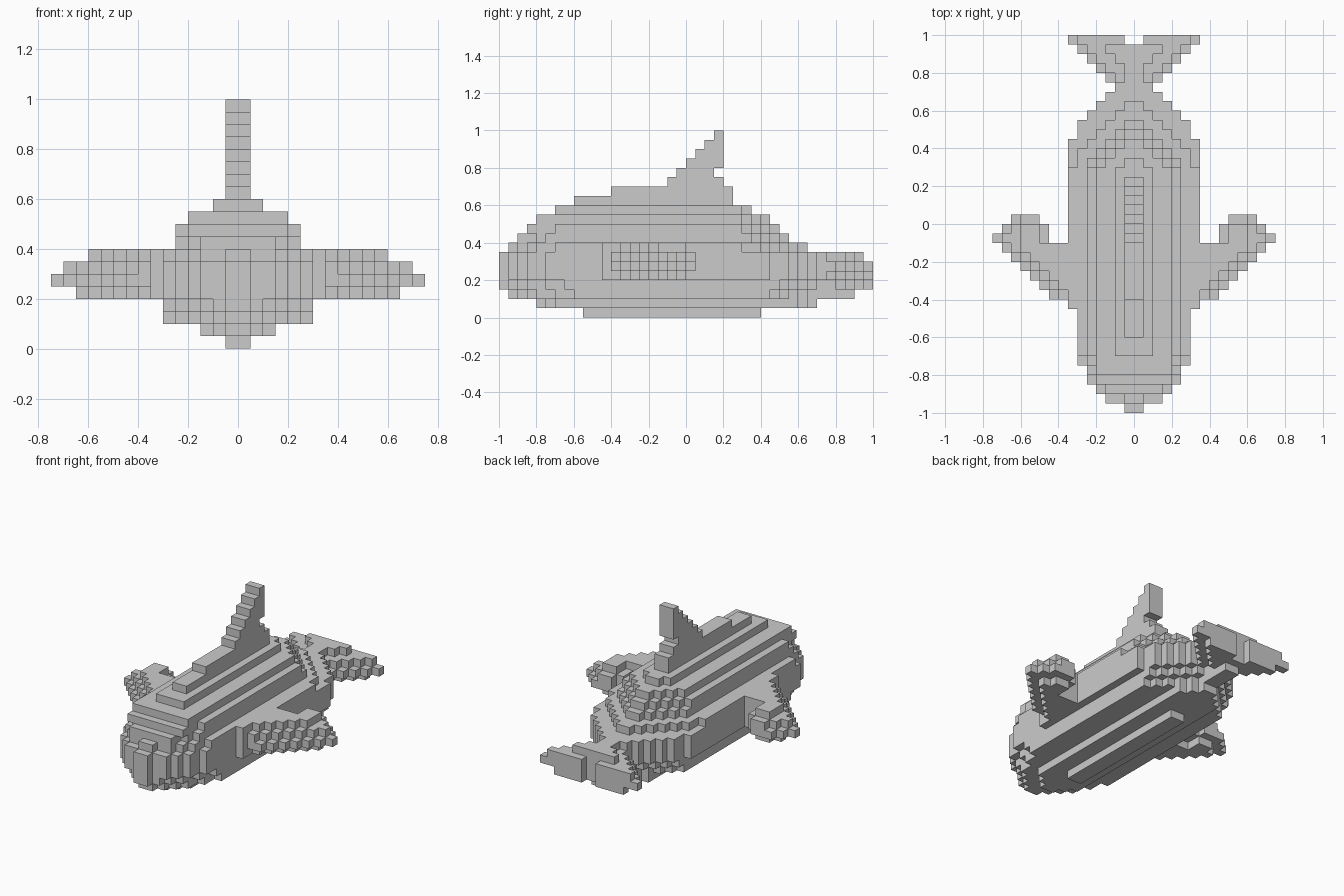
import bpy, bmesh
from mathutils import Vector

if "Cube" in bpy.data.objects:
    bpy.data.objects.remove(bpy.data.objects["Cube"])

S = 0.05  # block size; all numbers below count blocks


def row(cells, y, z, outer, inner=0):
    """Mirrored row of blocks from inner to outer half-width."""
    for x in range(inner, outer):
        cells.add((x, y, z))
        cells.add((-x - 1, y, z))


# Body: layers of (front y, rear y, widest half-width, front half-width)
body = set()
layers = [(-11, 8, 1, 1), (-16, 14, 3, 1), (-19, 14, 6, 1), (-20, 15, 6, 1),
          (-20, 15, 7, 1), (-20, 15, 7, 1), (-20, 15, 7, 1), (-19, 13, 7, 1),
          (-18, 11, 5, 3), (-17, 10, 5, 4), (-16, 9, 4, 4), (-14, 7, 2, 2)]
nose = [1, 3, 4, 5, 5, 6]
low_nose = [1, 2, 3, 4, 4, 5, 5, 6]
rump = [2, 3, 4, 5, 6, 6]
slim_rump = [1, 2, 3, 4, 5, 6, 6]
for z, (y0, y1, cap, start) in enumerate(layers):
    front = low_nose if z < 4 else nose
    back = rump if z in (4, 5, 6) else slim_rump
    for y in range(y0, y1):
        a, b = y - y0, y1 - 1 - y
        lead = front[a] if a < len(front) else 7
        tail = back[b] if b < len(back) else 7
        w = min(cap, max(lead, start), tail)
        row(body, y, z, min(w, 6) if y < -9 else w)

# Back ridge and swept dorsal fin: (front y, rear y) per layer
dorsal = set()
for k, (y0, y1) in enumerate([(-12, 5), (-8, 5), (-2, 4), (-1, 3),
                              (0, 4), (1, 4), (2, 4), (3, 4)]):
    for y in range(y0, y1):
        row(dorsal, y, 12 + k, 1)

# Flippers: (inner, outer) per row, thinning towards the edge
flippers = set()
plan = [(6, 7), (6, 9), (6, 10), (6, 11), (6, 12), (6, 13), (6, 14),
        (9, 15), (9, 14), (10, 13)]
for z, inset in ((4, 2), (5, 0), (6, 1), (7, 2)):
    for k, (a, b) in enumerate(plan):
        hi = max(b - inset, 7 if a == 6 else 0)
        lo = a + inset // 2 if a > 6 else a
        if z == 7:
            hi = min(hi, 12)
        if k == 9 and z in (4, 7):
            continue
        row(flippers, k - 9, z, hi, lo)

# Tail stock and notched flukes, thinning towards the tips
flukes = set()
for y in range(13, 20):
    for z, inset in ((2, 6), (3, 2), (4, 0), (5, 1), (6, 3)):
        if (z == 2 and y > 17) or (z == 6 and y > 18):
            continue
        w = 2 if y < 15 else y - 12
        row(flukes, y, z, max(1 if y < 19 else 2, w - inset), 1 if y == 19 else 0)

parts = {"body": body, "dorsal_fin": dorsal - body,
         "flippers": flippers - body, "tail_flukes": flukes - body}
solid = set().union(*parts.values())


def build(name, cells):
    """Skin the blocks, leaving out faces hidden by a neighbour."""
    bm = bmesh.new()
    for c in sorted(cells):
        for axis in range(3):
            for side in (0, 1):
                n = list(c)
                n[axis] += 2 * side - 1
                if tuple(n) in solid:
                    continue
                u, v = (axis + 1) % 3, (axis + 2) % 3
                quad = []
                for du, dv in ((0, 0), (1, 0), (1, 1), (0, 1)):
                    p = list(c)
                    p[axis] += side
                    p[u] += du
                    p[v] += dv
                    quad.append(bm.verts.new(Vector(p) * S))
                bm.faces.new(quad if side else quad[::-1])
    bmesh.ops.remove_doubles(bm, verts=bm.verts, dist=0.001)
    mesh = bpy.data.meshes.new(name)
    bm.to_mesh(mesh)
    bm.free()
    bpy.context.collection.objects.link(bpy.data.objects.new(name, mesh))


for part, cells in parts.items():
    build(part, cells)
